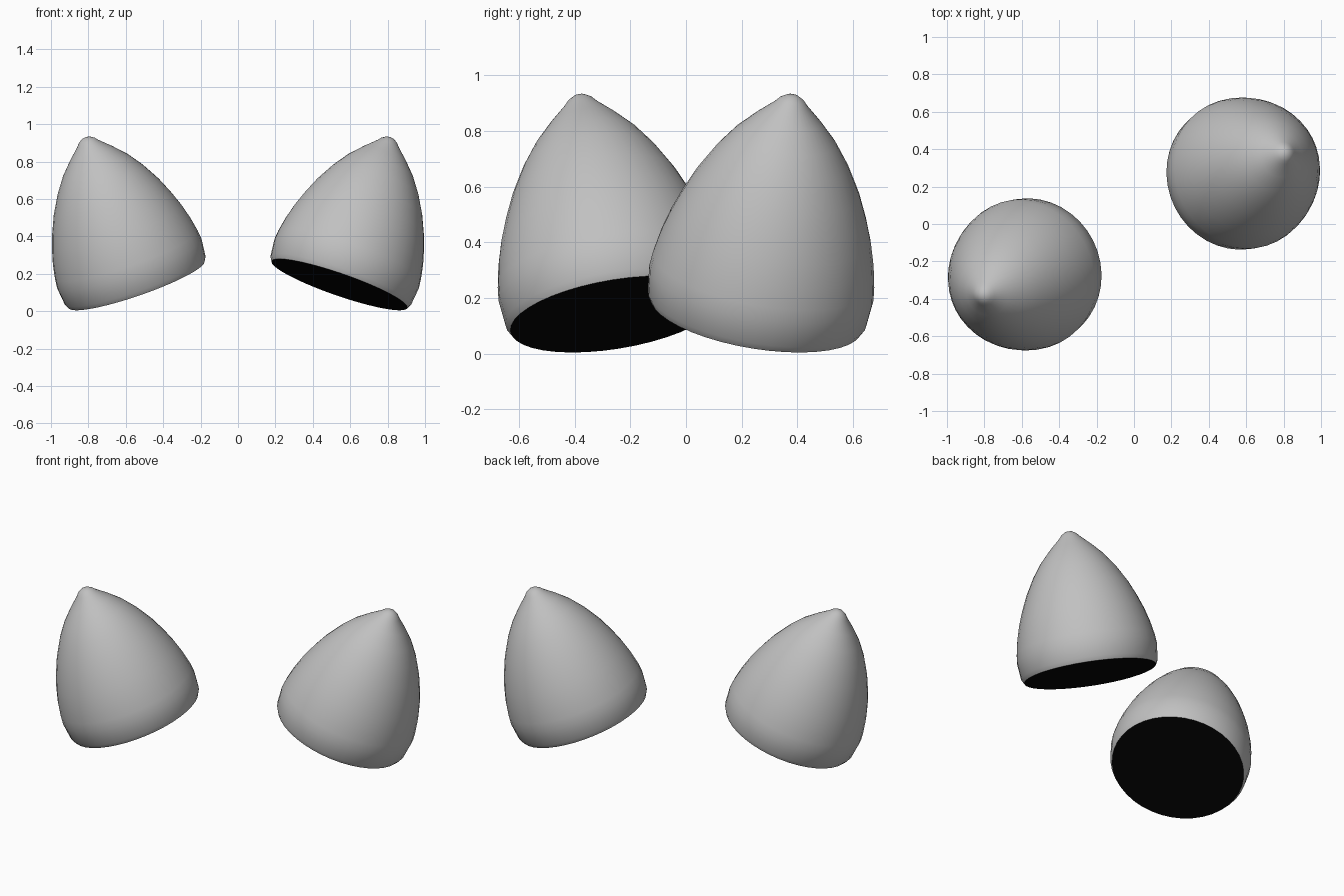
import bpy, bmesh, math
from mathutils import Matrix, Vector

cube = bpy.data.objects.get("Cube")
if cube:
    bpy.data.objects.remove(cube, do_unlink=True)


def material(name, value):
    mat = bpy.data.materials.new(name)
    mat.use_nodes = True
    colour = (value, value, value, 1)
    mat.diffuse_color = colour
    mat.node_tree.nodes["Principled BSDF"].inputs["Base Color"].default_value = colour
    return mat


GREY = material("light grey", 0.53)
BLACK = material("black", 0.0015)

SIDES = 40
# Shell outline as (radius, height along the axis)
PROFILE = [(0.384, 0), (0.398, 0.025), (0.408, 0.12), (0.403, 0.17), (0.388, 0.25),
           (0.366, 0.33), (0.337, 0.41), (0.298, 0.5), (0.242, 0.6), (0.185, 0.68),
           (0.12, 0.75), (0.06, 0.807), (0.045, 0.825), (0.022, 0.84)]
TIP = 0.844
CENTRE = Vector((0.542, 0.252, 0.142))
AXIS = Vector((0.323, 0.156, 0.934))


def pointed_shell(name, turn):
    bm = bmesh.new()
    # Lathe the rounded shell
    rings = []
    for r, h in PROFILE:
        angles = [math.tau * i / SIDES for i in range(SIDES)]
        rings.append([bm.verts.new((r * math.cos(a), r * math.sin(a), h)) for a in angles])
    for low, high in zip(rings, rings[1:]):
        for i in range(SIDES):
            j = (i + 1) % SIDES
            bm.faces.new((low[i], low[j], high[j], high[i]))
    # Blunt tip
    tip = bm.verts.new((0, 0, TIP))
    for i in range(SIDES):
        bm.faces.new((rings[-1][i], rings[-1][(i + 1) % SIDES], tip))
    # Dark underside with a thin pale rim
    base = bm.faces.new(rings[0][::-1])
    bmesh.ops.inset_region(bm, faces=[base], thickness=0.004)
    base.material_index = 1

    mesh = bpy.data.meshes.new(name)
    bm.to_mesh(mesh)
    bm.free()
    mesh.materials.append(GREY)
    mesh.materials.append(BLACK)
    obj = bpy.data.objects.new(name, mesh)
    bpy.context.collection.objects.link(obj)
    lean = Vector((0, 0, 1)).rotation_difference(AXIS).to_matrix().to_4x4()
    obj.matrix_world = Matrix.Rotation(turn, 4, "Z") @ Matrix.Translation(CENTRE) @ lean
    bpy.ops.object.select_all(action="DESELECT")
    obj.select_set(True)
    bpy.context.view_layer.objects.active = obj
    bpy.ops.object.shade_smooth_by_angle(angle=math.radians(40))


# Two matching shells, each leaning outward
pointed_shell("back_left_shell", 0)
pointed_shell("front_right_shell", math.pi)
